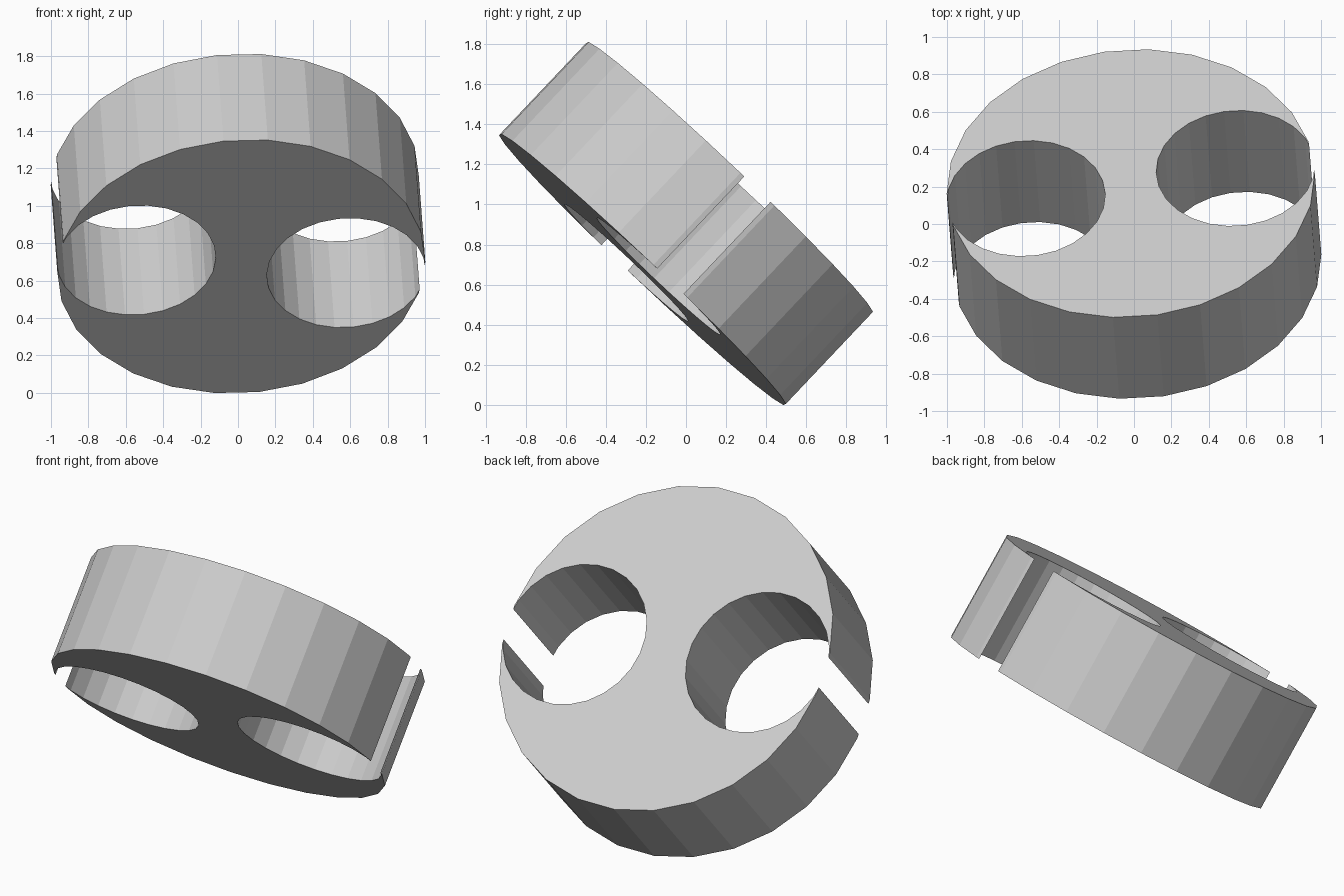
import bpy, bmesh, math
from mathutils import Matrix, Vector

if "Cube" in bpy.data.objects:
    bpy.data.objects.remove(bpy.data.objects["Cube"])

SIDES = 26
RADIUS, THICK = 0.986, 0.634
HOLE_R, HOLE_D = 0.425, 0.567

# Tilted frame: n is the disc axis, the holes lie along the local x axis
n = Vector((-0.055, 0.686, 0.725)).normalized()
e1 = (Vector((1, 0, 0)) - n * n.x).normalized()
e2 = n.cross(e1)
a = math.radians(8.3)
ax = e1 * math.cos(a) + e2 * math.sin(a)
ay = n.cross(ax)
frame = Matrix((ax, ay, n)).transposed().to_4x4()
frame.translation = (0, 0, 0.905)

grey = bpy.data.materials.new("light_grey")
grey.diffuse_color = (0.6, 0.6, 0.6, 1)
grey.use_nodes = True
grey.node_tree.nodes["Principled BSDF"].inputs["Base Color"].default_value = grey.diffuse_color


def prism(name, radius, height, x=0.0):
    """Flat-sided cylinder with an edge midpoint on the local x axis."""
    bm = bmesh.new()
    ring = []
    for k in range(SIDES):
        t = (k + 0.5) * 2 * math.pi / SIDES
        ring.append(bm.verts.new((x + radius * math.cos(t), radius * math.sin(t), -height / 2)))
    base = bm.faces.new(ring)
    top = bmesh.ops.extrude_face_region(bm, geom=[base])["geom"]
    bmesh.ops.translate(bm, vec=(0, 0, height),
                        verts=[v for v in top if isinstance(v, bmesh.types.BMVert)])
    bmesh.ops.recalc_face_normals(bm, faces=bm.faces)
    mesh = bpy.data.meshes.new(name)
    bm.to_mesh(mesh)
    bm.free()
    mesh.materials.append(grey)
    obj = bpy.data.objects.new(name, mesh)
    bpy.context.collection.objects.link(obj)
    obj.matrix_world = frame
    return obj


# Disc body
disc = prism("disc_body", RADIUS, THICK)
bpy.context.view_layer.objects.active = disc

# Two round holes that break through the rim
for side in (-1, 1):
    cutter = prism("hole_cutter", HOLE_R, THICK * 2, side * HOLE_D)
    cutter.hide_render = True
    mod = disc.modifiers.new("hole", 'BOOLEAN')
    mod.operation = 'DIFFERENCE'
    mod.solver = 'EXACT'
    mod.object = cutter
    bpy.context.view_layer.update()
    bpy.ops.object.modifier_apply(modifier=mod.name)
    bpy.data.objects.remove(cutter, do_unlink=True)
